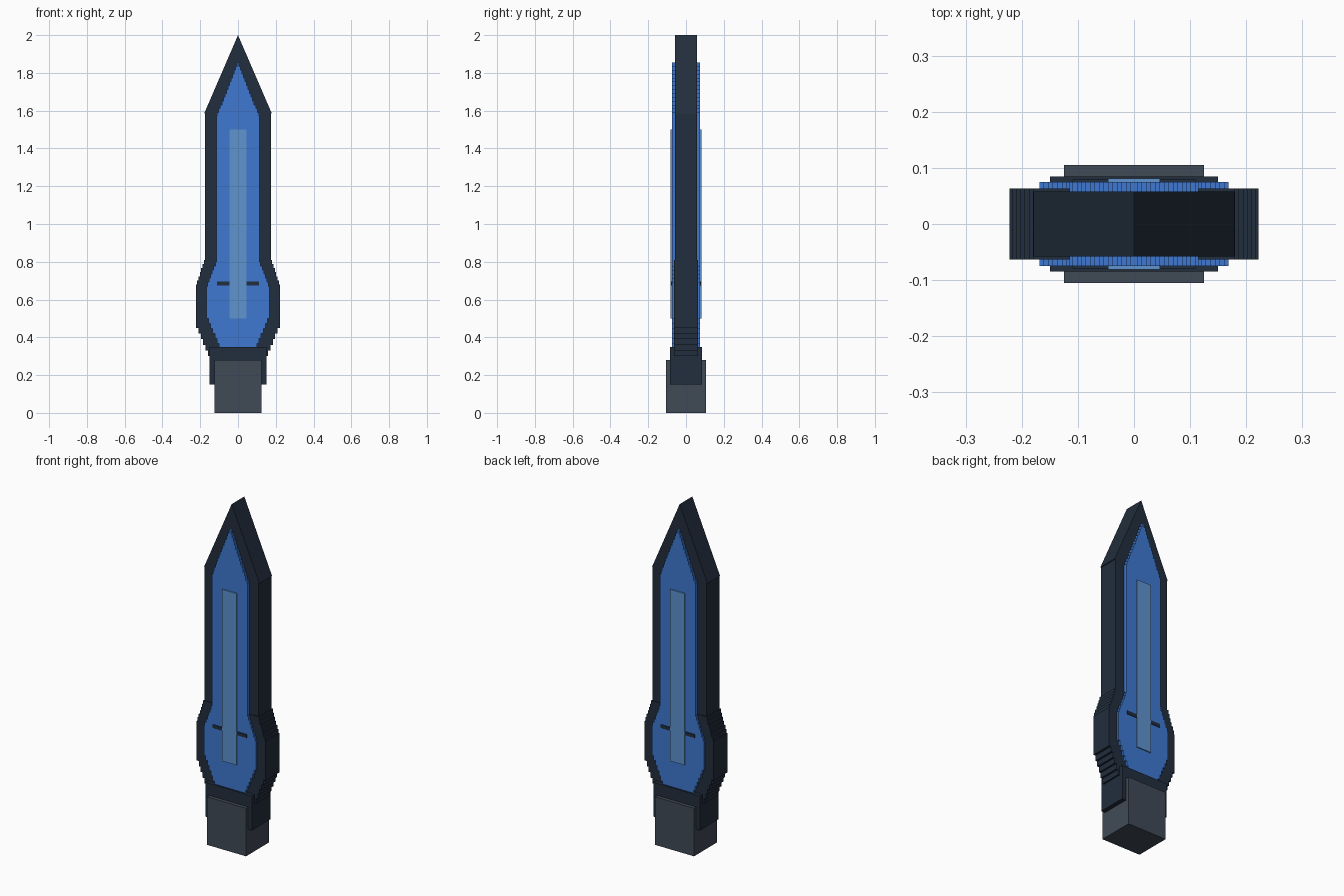
import bpy, bmesh

cube = bpy.data.objects.get("Cube")
if cube:
    bpy.data.objects.remove(cube, do_unlink=True)


def material(name, rgb):
    # sRGB bytes to linear colour
    col = [((c / 255 + 0.055) / 1.055) ** 2.4 for c in rgb] + [1]
    mat = bpy.data.materials.new(name)
    mat.use_nodes = True
    mat.diffuse_color = col
    bsdf = mat.node_tree.nodes["Principled BSDF"]
    bsdf.inputs["Base Color"].default_value = col
    bsdf.inputs["Roughness"].default_value = 0.7
    return mat


NAVY = material("dark_navy", (34, 46, 61))
GREY = material("slate_grey", (64, 74, 86))
BLUE = material("blue", (62, 121, 210))
PALE = material("pale_blue", (95, 147, 206))


def prism(name, half, y0, y1, mat):
    """Mirror a half outline of (x, z) points across x = 0 and extrude it along y."""
    outline = half + [(-x, z) for x, z in reversed(half) if x > 0]
    bm = bmesh.new()
    face = bm.faces.new([bm.verts.new((x, y0, z)) for x, z in outline])
    moved = bmesh.ops.extrude_face_region(bm, geom=[face])["geom"]
    bmesh.ops.translate(bm, vec=(0, y1 - y0, 0),
                        verts=[v for v in moved if isinstance(v, bmesh.types.BMVert)])
    bmesh.ops.recalc_face_normals(bm, faces=bm.faces)
    mesh = bpy.data.meshes.new(name)
    bm.to_mesh(mesh)
    bm.free()
    mesh.materials.append(mat)
    obj = bpy.data.objects.new(name, mesh)
    bpy.context.collection.objects.link(obj)
    return obj


def block(name, x, y0, y1, z0, z1, mat):
    return prism(name, [(x, z0), (x, z1)], y0, y1, mat)


def stairs(x0, z0, x1, z1, n):
    """Stepped edge rising from z0 to z1 while the half width goes from x0 to x1."""
    pts = []
    for i in range(n):
        x = x0 + (x1 - x0) * i / max(n - 1, 1)
        pts += [(x, z0 + (z1 - z0) * i / n), (x, z0 + (z1 - z0) * (i + 1) / n)]
    return pts


# Handle end and collar
block("pommel", 0.125, -0.105, 0.105, 0, 0.28, GREY)
block("collar", 0.15, -0.085, 0.085, 0.15, 0.35, NAVY)

# Dark casing: stepped bulge, straight blade, pointed tip
bulge = stairs(0.16, 0.30, 0.208, 0.45, 5) + stairs(0.222, 0.45, 0.222, 0.68, 1) \
    + stairs(0.217, 0.68, 0.18, 0.81, 6)
prism("bulge_casing", bulge, -0.063, 0.063, NAVY)
block("blade_casing", 0.174, -0.058, 0.058, 0.75, 1.59, NAVY)
prism("blade_tip", [(0.179, 1.585), (0, 2.0)], -0.058, 0.058, NAVY)

# Blue core showing on both faces, with stepped edges
core = stairs(0.10, 0.34, 0.157, 0.50, 6) + stairs(0.168, 0.50, 0.168, 0.67, 1) \
    + stairs(0.162, 0.67, 0.12, 0.80, 6) + stairs(0.115, 0.80, 0.115, 1.57, 1) \
    + stairs(0.110, 1.57, 0.006, 1.855, 14)
prism("blue_core", core, -0.075, 0.075, BLUE)

# Pale centre strip and dark cross line on each face
for side, s in (("front", -1), ("back", 1)):
    block(side + "_strip", 0.046, s * 0.07, s * 0.081, 0.5, 1.5, PALE)
    block(side + "_cross_line", 0.11, s * 0.07, s * 0.079, 0.675, 0.695, NAVY)
